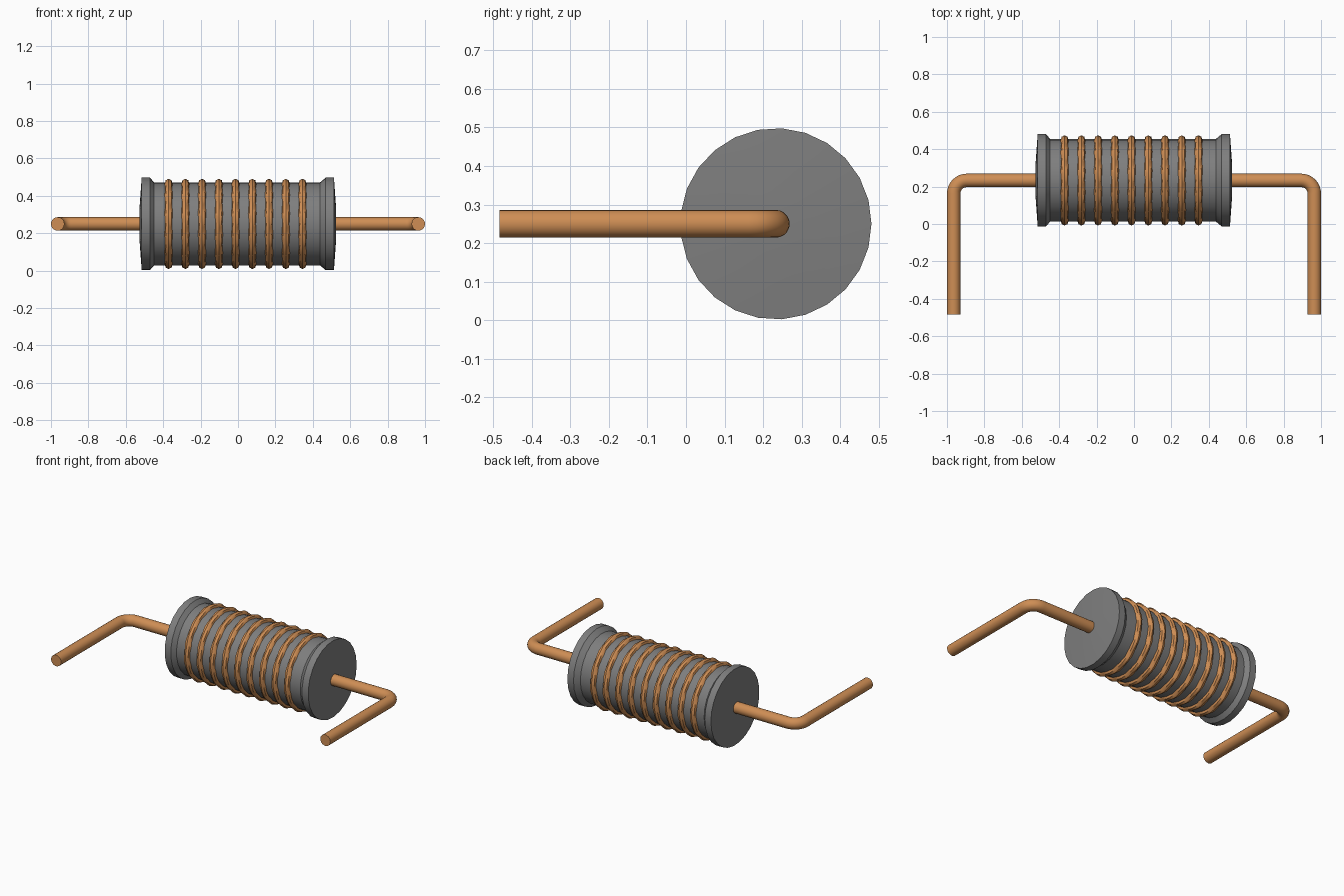
import bpy, bmesh
from math import sin, cos, pi

if "Cube" in bpy.data.objects:
    bpy.data.objects.remove(bpy.data.objects["Cube"])

CY, CZ = 0.233, 0.25   # axis of the core


def material(name, rgb):
    m = bpy.data.materials.new(name)
    m.diffuse_color = (*rgb, 1)
    m.use_nodes = True
    m.node_tree.nodes["Principled BSDF"].inputs["Base Color"].default_value = m.diffuse_color
    return m


copper = material("copper", (0.62, 0.27, 0.09))
grey = material("dark_grey", (0.21, 0.21, 0.21))


def finish(name, bm, mat, angle):
    bmesh.ops.recalc_face_normals(bm, faces=bm.faces)
    me = bpy.data.meshes.new(name)
    bm.to_mesh(me)
    bm.free()
    me.materials.append(mat)
    ob = bpy.data.objects.new(name, me)
    ob.location = (0, CY, CZ)
    bpy.context.collection.objects.link(ob)
    bpy.ops.object.select_all(action='DESELECT')
    bpy.context.view_layer.objects.active = ob
    ob.select_set(True)
    bpy.ops.object.shade_smooth_by_angle(angle=angle)
    return ob


def bridge(bm, a, b):
    n = len(a)
    for i in range(n):
        bm.faces.new((a[i], a[(i + 1) % n], b[(i + 1) % n], b[i]))


# Flanged core: 25-sided lathe along x with slightly domed ends
profile = [(-0.527, 0.08), (-0.515, 0.248), (-0.471, 0.248), (-0.448, 0.222),
           (0.438, 0.222), (0.469, 0.248), (0.513, 0.248), (0.525, 0.08)]
bm = bmesh.new()
rings = [[bm.verts.new((x, r * cos(2 * pi * i / 25), r * sin(2 * pi * i / 25)))
          for i in range(25)] for x, r in profile]
for a, b in zip(rings, rings[1:]):
    bridge(bm, a, b)
bm.faces.new(rings[0])
bm.faces.new(rings[-1])
finish("core", bm, grey, 0.4)

# Nine wire turns, each a ring with a twisted lobed section
MAJOR, MINOR, TWISTS = 72, 8, 12
for k in range(9):
    x0 = -0.371 + k * 0.0895
    bm = bmesh.new()
    loops = []
    for i in range(MAJOR):
        a = 2 * pi * i / MAJOR
        loop = []
        for j in range(MINOR):
            t = 2 * pi * j / MINOR
            r = 0.0205 + 0.002 * cos(2 * t + a * TWISTS)
            rad = 0.219 + r * cos(t)
            loop.append(bm.verts.new((x0 + r * sin(t), rad * cos(a), rad * sin(a))))
        loops.append(loop)
    for i in range(MAJOR):
        bridge(bm, loops[i], loops[(i + 1) % MAJOR])
    finish(f"wire_turn_{k + 1}", bm, copper, 0.6)

# Bent leads: tube swept out of each end, round a bend, then forward
R, B, SIDES = 0.036, 0.07, 20
for s, name in ((-1, "left_lead"), (1, "right_lead")):
    cx = 1 - R - B
    path = [(0.5, 0, 0)]
    path += [(cx + B * sin(t), -B + B * cos(t), t) for t in [pi / 2 * i / 8 for i in range(9)]]
    path.append((1 - R, -0.484 - CY, pi / 2))
    bm = bmesh.new()
    rings = [[bm.verts.new((s * (x + R * cos(u) * sin(t)), y + R * cos(u) * cos(t), R * sin(u)))
              for u in [2 * pi * j / SIDES for j in range(SIDES)]] for x, y, t in path]
    for a, b in zip(rings, rings[1:]):
        bridge(bm, a, b)
    bm.faces.new(rings[0])
    bm.faces.new(rings[-1])
    finish(name, bm, copper, 0.6)
